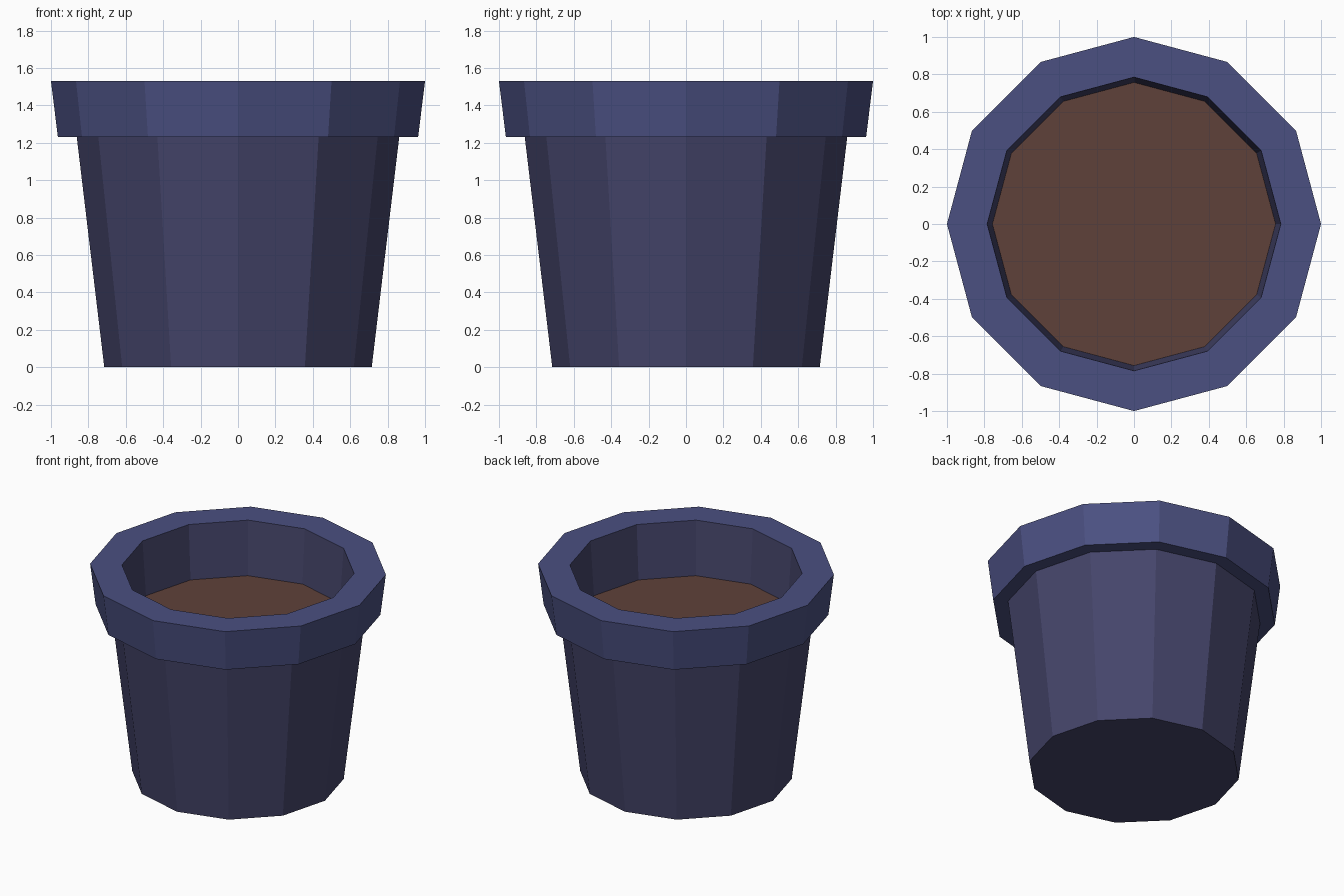
import bpy, bmesh, math

if "Cube" in bpy.data.objects:
    bpy.data.objects.remove(bpy.data.objects["Cube"])

SIDES = 12


def material(name, color):
    m = bpy.data.materials.new(name)
    m.diffuse_color = (*color, 1)
    m.use_nodes = True
    m.node_tree.nodes["Principled BSDF"].inputs["Base Color"].default_value = m.diffuse_color
    return m


def lathe(name, profile, mats, seg_mats=None, cap=False):
    """Revolve (radius, z) points into flat-sided rings; cap fills the first ring."""
    bm = bmesh.new()
    rings = []
    for r, z in profile:
        rings.append([bm.verts.new((r * math.cos(2 * math.pi * i / SIDES),
                                    r * math.sin(2 * math.pi * i / SIDES), z))
                      for i in range(SIDES)])
    for s, (a, b) in enumerate(zip(rings, rings[1:])):
        for i in range(SIDES):
            j = (i + 1) % SIDES
            f = bm.faces.new((a[i], a[j], b[j], b[i]))
            f.material_index = seg_mats[s] if seg_mats else 0
    if cap:
        up = len(rings) == 1
        bm.faces.new(rings[0] if up else rings[0][::-1])
    me = bpy.data.meshes.new(name)
    bm.to_mesh(me)
    bm.free()
    for m in mats:
        me.materials.append(m)
    ob = bpy.data.objects.new(name, me)
    bpy.context.collection.objects.link(ob)
    return ob


body_mat = material("pot_blue_grey", (0.06, 0.06, 0.147))
rim_mat = material("rim_blue", (0.07, 0.08, 0.22))
soil_mat = material("soil_brown", (0.114, 0.053, 0.042))

# Tapered body with closed base
lathe("pot_body", [(0.715, 0), (0.862, 1.23)], [body_mat], cap=True)

# Overhanging rim, flat lip and inner wall down to the soil
lathe("pot_rim",
      [(0.862, 1.23), (0.963, 1.23), (1.0, 1.53), (0.785, 1.53), (0.757, 1.13)],
      [rim_mat, body_mat], seg_mats=[0, 0, 0, 1])

# Soil surface
lathe("soil", [(0.757, 1.13)], [soil_mat], cap=True)
